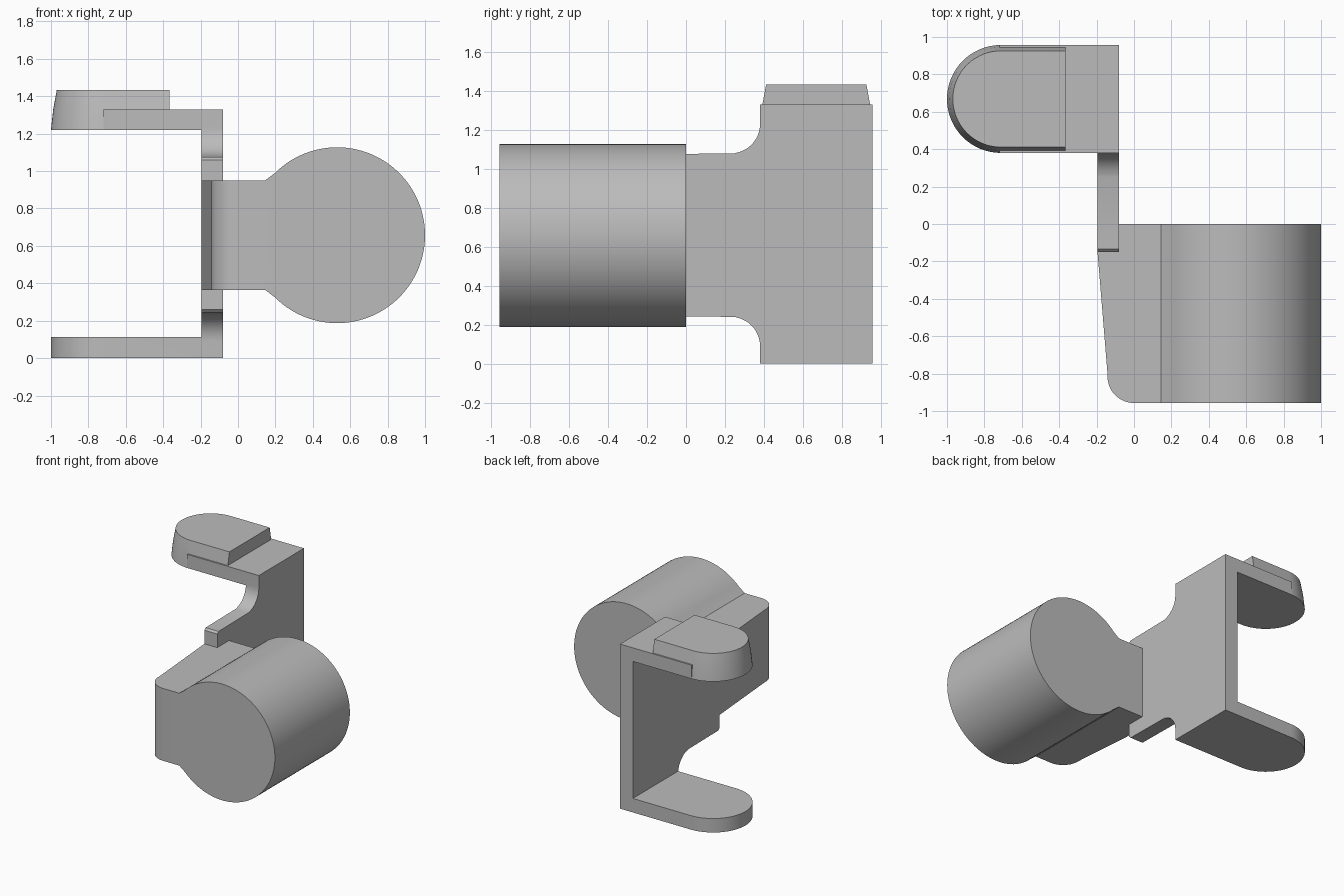
import bpy, bmesh
from math import sin, cos, pi, radians, asin

if "Cube" in bpy.data.objects:
    bpy.data.objects.remove(bpy.data.objects["Cube"], do_unlink=True)

grey = bpy.data.materials.new("plain_grey")
grey.use_nodes = True
grey.diffuse_color = (0.5, 0.5, 0.5, 1)
grey.node_tree.nodes["Principled BSDF"].inputs["Base Color"].default_value = (0.5, 0.5, 0.5, 1)


def arc(cx, cy, r, a0, a1, n):
    """Points on an arc, angles in degrees."""
    steps = [radians(a0 + (a1 - a0) * i / n) for i in range(n + 1)]
    return [(cx + r * cos(a), cy + r * sin(a)) for a in steps]


def loft(name, rings):
    """Closed solid through rings of equal point count."""
    bm = bmesh.new()
    loops = [[bm.verts.new(p) for p in ring] for ring in rings]
    bm.faces.new(loops[0])
    bm.faces.new(loops[-1])
    n = len(loops[0])
    for a, b in zip(loops, loops[1:]):
        for i in range(n):
            j = (i + 1) % n
            bm.faces.new((a[i], a[j], b[j], b[i]))
    bmesh.ops.recalc_face_normals(bm, faces=bm.faces)
    mesh = bpy.data.meshes.new(name)
    bm.to_mesh(mesh)
    bm.free()
    mesh.materials.append(grey)
    obj = bpy.data.objects.new(name, mesh)
    bpy.context.collection.objects.link(obj)
    return obj


def prism(name, axis, points, lo, hi):
    """Profile extruded along x, y or z."""
    place = {"x": lambda u, v, w: (w, u, v),
             "y": lambda u, v, w: (u, w, v),
             "z": lambda u, v, w: (u, v, w)}[axis]
    return loft(name, [[place(u, v, w) for u, v in points] for w in (lo, hi)])


def combine(target, other, operation):
    """Apply a boolean and remove the second solid."""
    mod = target.modifiers.new("combine", "BOOLEAN")
    mod.operation = operation
    mod.solver = "EXACT"
    mod.object = other
    bpy.context.view_layer.objects.active = target
    bpy.ops.object.modifier_apply(modifier=mod.name)
    bpy.data.objects.remove(other, do_unlink=True)


inner, outer = -0.195, -0.08      # wall faces
y0, y1 = 0.38, 0.957              # arm sides
yc, r = (y0 + y1) / 2, (y1 - y0) / 2
tip = -1 + r                      # centre of the rounded arm ends

# Drum with its neck: keyhole section trimmed by a plan outline
cx, cz, R = 0.53, 0.657, 0.47
start = 180 - math_angle if (math_angle := 0) else 180 - 45
keyhole = arc(cx, cz, R, start, -start, 80)
keyhole += [(0.145, 0.365), (-0.3, 0.365), (-0.3, 0.95), (0.145, 0.95)]
drum = prism("drum_and_bracket", "y", keyhole, -0.957, 0)
plan = [(1.2, 0.1), (inner, 0.1), (inner, -0.15)]
plan += arc(0, -0.815, 0.142, 175, 270, 12) + [(1.2, -0.957)]
combine(drum, prism("plan_cutter", "z", plan, -0.1, 1.5), "INTERSECT")

# Upright wall with a narrow tongue and filleted shoulders
upper = [(-0.15, 1.06), (-0.135, 1.075), (0.25, 1.08)]
upper += [(y, z) for y, z in arc(0.23, 1.23, 0.15, -75, 0, 10)] + [(y0, 1.33)]
lower = [(y0, 0)] + arc(0.23, 0.09, 0.15, 0, 75, 10)
lower += [(0.25, 0.24), (-0.135, 0.245), (-0.15, 0.26)]
wall = prism("wall", "x", upper + [(y1, 1.33), (y1, 0)] + lower, inner, outer)
combine(drum, wall, "UNION")

# Lower arm with a rounded end, and the square upper arm
rounded = arc(tip, yc, r, 90, 270, 32)
foot = prism("lower_arm", "z", rounded + [(outer, y0), (outer, y1)], 0, 0.113)
combine(drum, foot, "UNION")
square = [(-0.72, y0), (outer, y0), (outer, y1), (-0.72, y1)]
combine(drum, prism("upper_arm", "z", square, 1.22, 1.33), "UNION")

# Tapered cap over the end of the upper arm
rings = []
for z, rr in ((1.22, r), (1.33, r - 0.012), (1.40, r - 0.025), (1.433, r - 0.031)):
    outline = arc(tip, yc, rr, 90, 270, 32) + [(-0.365, yc - rr), (-0.365, yc + rr)]
    rings.append([(x, y, z) for x, y in outline])
combine(drum, loft("cap", rings), "UNION")

# Smooth rounds, keep hard edges
bpy.ops.object.select_all(action="DESELECT")
drum.select_set(True)
bpy.context.view_layer.objects.active = drum
bpy.ops.object.shade_smooth_by_angle(angle=radians(25))
